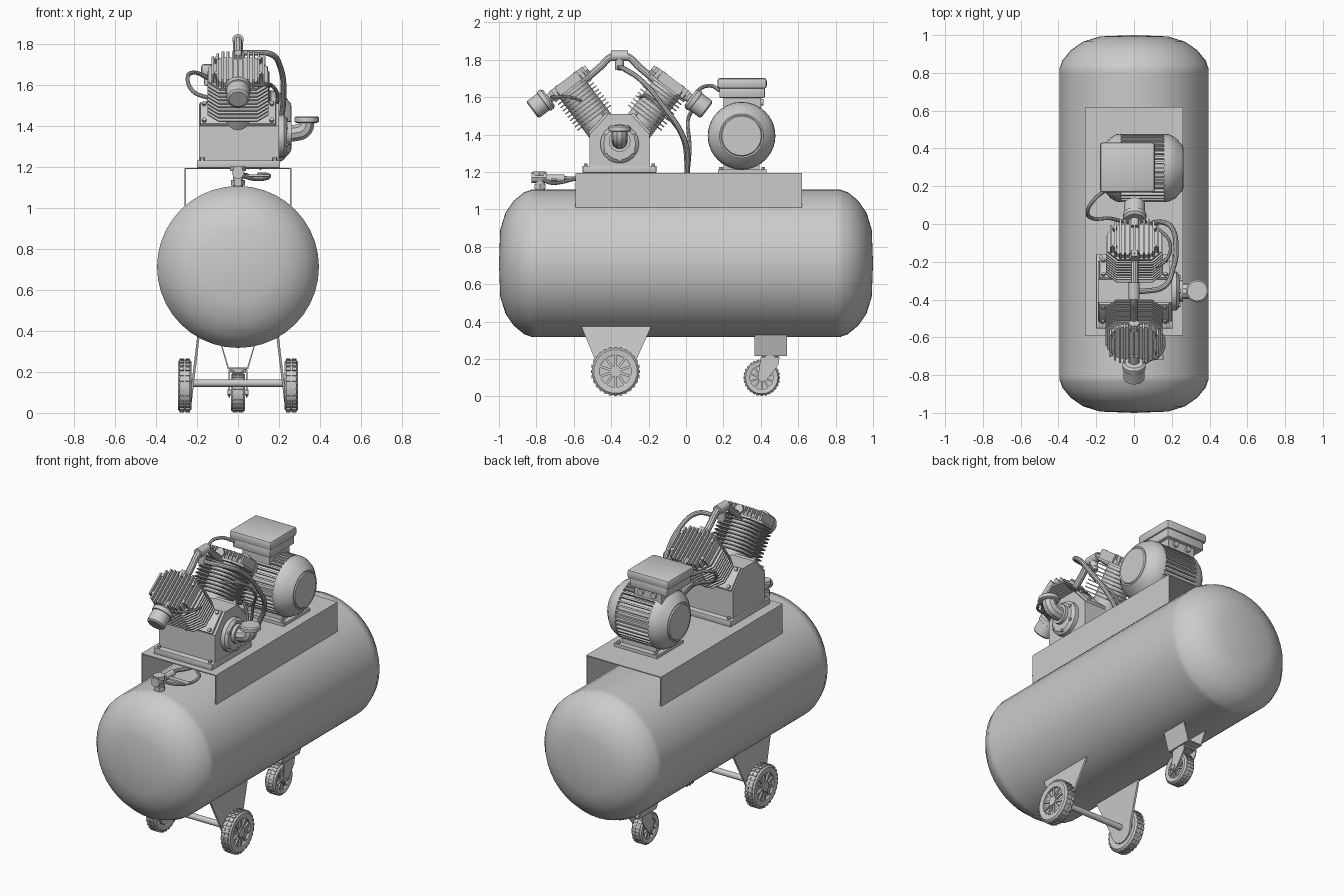
import bpy, bmesh, math
from mathutils import Vector, Matrix

if "Cube" in bpy.data.objects:
    bpy.data.objects.remove(bpy.data.objects["Cube"])

I = Matrix.Identity(4)

def finish(name, bm, M=I):
    bmesh.ops.recalc_face_normals(bm, faces=bm.faces[:])
    bm.transform(M)
    me = bpy.data.meshes.new(name)
    bm.to_mesh(me)
    bm.free()
    ob = bpy.data.objects.new(name, me)
    bpy.context.collection.objects.link(ob)
    return ob

def add_box(bm, lo, hi, M=I):
    lo, hi = Vector(lo), Vector(hi)
    S = Matrix.Translation((lo + hi) / 2) @ Matrix.Diagonal((*(hi - lo), 1))
    bmesh.ops.create_cube(bm, size=1, matrix=M @ S)

def box(name, lo, hi, M=I, bevel=0):
    bm = bmesh.new()
    add_box(bm, lo, hi)
    if bevel:
        bmesh.ops.bevel(bm, geom=bm.edges[:], offset=bevel, segments=2, affect='EDGES', profile=.5)
    return finish(name, bm, M)

def lathe(name, prof, loc=(0, 0, 0), axis=(0, 0, 1), seg=32, M=I, closed=False):
    """Revolve (radius, height) points about an axis through loc."""
    bm = bmesh.new()
    rings = []
    for r, h in prof:
        n = 1 if r == 0 else seg
        rings.append([bm.verts.new((r * math.cos(2 * math.pi * i / seg), r * math.sin(2 * math.pi * i / seg), h)) for i in range(n)])
    pairs = list(zip(rings, rings[1:] + rings[:1]))
    for a, b in pairs if closed else pairs[:-1]:
        for i in range(seg):
            j = (i + 1) % seg
            q = [a[i % len(a)], a[j % len(a)], b[j % len(b)], b[i % len(b)]]
            q = list(dict.fromkeys(q))
            if len(q) > 2:
                bm.faces.new(q)
    R = Vector(axis).to_track_quat('Z', 'Y').to_matrix().to_4x4()
    return finish(name, bm, M @ Matrix.Translation(loc) @ R)

def rod(name, r, h0, h1, loc=(0, 0, 0), axis=(0, 0, 1), seg=24, M=I):
    return lathe(name, [(0, h0), (r, h0), (r, h1), (0, h1)], loc, axis, seg, M)

def add_prism(bm, pts, d0, d1, place):
    a = [bm.verts.new(place(p, q, d0)) for p, q in pts]
    b = [bm.verts.new(place(p, q, d1)) for p, q in pts]
    bm.faces.new(a)
    bm.faces.new(b[::-1])
    for i in range(len(a)):
        j = (i + 1) % len(a)
        bm.faces.new((a[i], a[j], b[j], b[i]))

XY = lambda p, q, d: (p, q, d)
YZ = lambda p, q, d: (d, p, q)
XZ = lambda p, q, d: (p, d, q)

def prism(name, pts, d0, d1, place, M=I):
    bm = bmesh.new()
    add_prism(bm, pts, d0, d1, place)
    return finish(name, bm, M)

def octagon(hx, hy, c):
    return [(hx, hy - c), (hx - c, hy), (c - hx, hy), (-hx, hy - c), (-hx, c - hy), (c - hx, -hy), (hx - c, -hy), (hx, c - hy)]

def spokes(name, n, c, r0, r1, t, x0, x1):
    """Ring of n radial bars around an x axis through c."""
    bm = bmesh.new()
    for i in range(n):
        M = Matrix.Translation(c) @ Matrix.Rotation(2 * math.pi * i / n, 4, 'X')
        add_box(bm, (x0, -t, r0), (x1, t, r1), M)
    return finish(name, bm)

def tube(name, pts, r, M=I):
    cu = bpy.data.curves.new(name, 'CURVE')
    cu.dimensions = '3D'
    cu.bevel_depth, cu.bevel_resolution, cu.use_fill_caps = r, 3, True
    sp = cu.splines.new('BEZIER')
    sp.resolution_u = 8
    sp.bezier_points.add(len(pts) - 1)
    for b, p in zip(sp.bezier_points, pts):
        b.co = M @ Vector(p)
        b.handle_left_type = b.handle_right_type = 'AUTO'
    ob = bpy.data.objects.new(name, cu)
    bpy.context.collection.objects.link(ob)
    bpy.ops.object.select_all(action='DESELECT')
    ob.select_set(True)
    bpy.context.view_layer.objects.active = ob
    bpy.ops.object.convert(target='MESH')

def wheel(name, x, y, z, R, w):
    c, ax = (x, y, z), (1, 0, 0)
    lathe(name + "_tyre", [(.64*R, -w*.9), (.7*R, -w), (.88*R, -w), (.96*R, -.7*w), (.96*R, .7*w), (.88*R, w), (.7*R, w), (.64*R, w*.9)], c, ax, 32, closed=True)
    for s in (-1, 1):
        spokes(name + "_tread", 28, c, .9*R, R, .06*R, min(s*.1*w, s*.75*w), max(s*.1*w, s*.75*w))
    rod(name + "_disc", .66*R, -.5*w, .5*w, c, ax, 32)
    spokes(name + "_spokes", 10, c, .2*R, .65*R, .05*R, -.8*w, .8*w)
    rod(name + "_hub", .22*R, -w, w, c, ax)

# Air tank with domed ends
dome = [(0, 1), (.18, .993), (.27, .965), (.335, .92), (.38, .865), (.39, .835), (.395, .825), (.395, .8)]
lathe("air_tank", dome + [(r, -h) for r, h in dome[::-1]], (0, 0, .712), (0, 1, 0), 40)

# Folded saddle plate
prism("saddle_plate", [(-.26, 1.01), (-.26, 1.195), (.26, 1.195), (.26, 1.01), (.254, 1.01), (.254, 1.189), (-.254, 1.189), (-.254, 1.01)], -.59, .62, XZ)

# Front wheels, axle and brackets
for s, side in ((-1, "left"), (1, "right")):
    wheel("front_wheel_" + side, s * .26, -.377, .133, .132, .033)
    foot = [(-.377 + .085 * math.cos(a), .135 + .085 * math.sin(a)) for a in [math.pi * (1 + i / 8) for i in range(9)]]
    br = prism("wheel_bracket_" + side, [(-.185, .375), (-.56, .375)] + foot, s * .187, s * .199, YZ)
    for v in br.data.vertices:
        v.co.x += s * (.375 - v.co.z) * .12
rod("front_axle", .018, -.28, .28, (0, -.377, .145), (1, 0, 0))

# Rear swivel caster
prism("caster_mount", [(-.085, .335), (-.05, .215), (.05, .215), (.085, .335), (.079, .335), (.045, .222), (-.045, .222), (-.079, .335)], .365, .54, XZ)
rod("caster_swivel", .045, .196, .217, (0, .45, 0))
box("caster_fork_top", (-.046, .40, .2), (.046, .5, .21))
for s in (-1, 1):
    prism("caster_fork", [(.4, .21), (.5, .21), (.495, .17), (.43, .085), (.405, .075), (.385, .09), (.385, .11)], s * .04, s * .046, YZ)
wheel("caster_wheel", 0, .405, .1, .098, .035)
rod("caster_axle", .015, -.052, .052, (0, .405, .1), (1, 0, 0))

# Pump base and crankcase
PY = -.355
box("pump_base", (-.2, -.553, 1.195), (.205, -.158, 1.232), bevel=.004)
prism("crankcase", [(PY - .16, 1.23), (PY + .16, 1.23), (PY + .16, 1.4), (PY + .06, 1.51), (PY - .06, 1.51), (PY - .16, 1.4)], -.19, .2, YZ)
for x in (-.175, .18):
    for y in (-.535, -.176):
        rod("base_bolt", .011, 1.23, 1.245, (x, y, 0), seg=6)

# Crank cover flange and intake elbow
lathe("crank_flange", [(0, .19), (.103, .19), (.103, .225), (.085, .24), (0, .24)], (0, PY, 1.35), (1, 0, 0), 32)
for i in range(6):
    a = math.pi * (i / 3 + 1 / 6)
    rod("flange_bolt", .01, .22, .245, (0, PY + .085 * math.cos(a), 1.35 + .085 * math.sin(a)), (1, 0, 0), 6)
rod("intake_collar", .058, .23, .26, (0, PY, 1.365), (1, 0, 0))
tube("intake_elbow", [(.22, PY, 1.365), (.28, PY, 1.366), (.322, PY, 1.383), (.335, PY, 1.43)], .042)
lathe("intake_cap", [(0, 1.415), (.05, 1.415), (.06, 1.42), (.06, 1.44), (.052, 1.447), (0, 1.447)], (.335, PY, 0))

# Two finned cylinders in a V, with heads, filters and pipes
ang = math.radians(53)
Z = Vector((0, -math.cos(ang), math.sin(ang)))
X = Vector((1, 0, 0))
F = Matrix.Translation((0, -.11, 1.455)) @ Matrix((X, Z.cross(X), Z)).transposed().to_4x4()
plate_tilt = Matrix.Translation((0, -.11, 1.455)) @ Matrix.Rotation(math.atan2(.11, .1), 4, 'X')
for turn, side in ((0, "front"), (math.pi, "rear")):
    T = Matrix.Translation((.003 if turn else 0, PY, 0)) @ Matrix.Rotation(turn, 4, 'Z')
    M, P = T @ F, T @ plate_tilt
    box("cylinder_foot_" + side, (-.185, -.072, -.005), (.185, .072, .014), P, .003)
    for x in (-.165, .165):
        for y in (-.055, .055):
            rod("foot_bolt_" + side, .011, .01, .028, (x, y, 0), seg=6, M=P)
    rod("cylinder_barrel_" + side, .085, -.04, .25, M=M, seg=32)
    bm = bmesh.new()
    for i in range(9):
        z = .04 + i * .0215
        add_prism(bm, octagon(.15, .112, .055), z, z + .007, XY)
    finish("cylinder_fins_" + side, bm, M)
    prism("head_plate_" + side, octagon(.143, .115, .055), .233, .247, XY, M)
    prism("head_body_" + side, octagon(.13, .103, .05), .245, .272, XY, M)
    bm = bmesh.new()
    for i in range(11):
        x = -.125 + i * .025
        hy = min(.113, .113 - (abs(x) - .085))
        add_box(bm, (x - .005, -hy, .245), (x + .005, hy, .3))
    finish("head_fins_" + side, bm, M)
    for x in (-.105, .105):
        for y in (-.06, .06):
            rod("head_bolt_" + side, .011, .24, .302, (x, y, 0), seg=6, M=M)
    lathe("air_filter_" + side, [(0, -.24), (.045, -.24), (.056, -.232), (.056, -.165), (.062, -.163), (.062, -.14), (.05, -.128), (0, -.128)], (0, 0, .275), (0, 1, 0), 24, M)
    rod("filter_neck_" + side, .025, -.135, -.08, (0, 0, .27), (0, 1, 0), M=M)
    rod("outlet_nut_" + side, .03, .09, .13, (0, 0, .27), (0, 1, 0), 6, M)
    tube("outlet_pipe_" + side, [T @ M.inverted() @ M @ Vector(p) for p in ((0, -.2, 1.68), (0, -.1, 1.765), (0, -.05, 1.812), (0, 0, 1.825))], .02)

# Tee on top of the V and hoses
rod("outlet_tee", .028, -.045, .045, (0, PY, 1.82), (0, 1, 0))
rod("tee_stub", .024, 1.745, 1.82, (0, PY, 0))
tube("discharge_hose", [(0, PY, 1.755), (.06, PY, 1.757), (.16, -.33, 1.75), (.205, -.24, 1.69), (.222, -.12, 1.55), (.2, -.02, 1.4), (.15, .01, 1.29), (.1, .005, 1.19)], .014)
tube("control_cable", [(-.15, .18, 1.635), (-.21, .13, 1.66), (-.245, .07, 1.64), (-.22, .03, 1.57), (-.13, .03, 1.53), (-.04, .01, 1.47), (.04, .02, 1.33), (.06, .01, 1.19)], .01)
tube("rear_breather_hose", [(.06, -.25, 1.6), (.16, -.2, 1.6), (.19, -.1, 1.5), (.12, -.02, 1.38), (.09, 0, 1.25), (.08, 0, 1.19)], .009)
tube("front_breather_hose", [(.08, -.72, 1.6), (.13, -.7, 1.6), (.16, -.62, 1.6), (.13, -.56, 1.58)], .008)

# Electric motor along x
MY, MZ = .297, 1.393
lathe("motor_body", [(0, -.165), (.105, -.165), (.11, -.158), (.118, -.16), (.16, -.125), (.178, -.095), (.181, -.07), (.162, -.07),
                     (.162, .16), (.181, .16), (.178, .185), (.16, .22), (.118, .258), (.11, .256), (.105, .262), (0, .262)], (0, MY, MZ), (1, 0, 0), 40)
spokes("motor_ribs", 40, (0, MY, MZ), .155, .18, .005, -.075, .165)
box("motor_foot", (-.1, .17, 1.194), (.2, .43, 1.214))
box("motor_pedestal", (-.07, .2, 1.21), (.17, .394, 1.27))
for x in (-.08, .18):
    for y in (.187, .413):
        rod("motor_bolt", .012, 1.21, 1.226, (x, y, 0), seg=6)
box("terminal_neck", (-.11, .2, 1.5), (.08, .4, 1.61))
box("terminal_box", (-.165, .178, 1.595), (.1, .422, 1.655), bevel=.008)
box("terminal_lid", (-.18, .168, 1.645), (.11, .432, 1.702), bevel=.014)
for x in (-.06, .03):
    rod("cable_gland", .018, .395, .415, (x, 0, 1.572), (0, 1, 0), 12)

# Tank outlet valve with handle and feed pipe
rod("valve_stem", .025, 1.08, 1.15, (0, -.78, 0), seg=16)
rod("valve_nut", .034, 1.11, 1.135, (0, -.78, 0), seg=6)
rod("valve_body", .03, -.825, -.745, (0, 0, 1.17), (0, 1, 0), 8)
rod("valve_cap", .038, 1.18, 1.203, (0, -.785, 0), seg=6)
rod("valve_coupling", .02, -.75, -.65, (0, 0, 1.165), (0, 1, 0), 16)
tube("feed_pipe", [(0, -.7, 1.165), (0, -.62, 1.165), (.03, -.55, 1.16), (.06, -.42, 1.15)], .012)
tube("valve_loop", [(.02, -.76, 1.155), (.08, -.72, 1.14), (.14, -.66, 1.145), (.15, -.6, 1.16), (.1, -.55, 1.165)], .009)
box("valve_handle", (.01, -.72, 1.152), (.155, -.69, 1.164), bevel=.003)

# Smooth shading with sharp edges kept
bpy.ops.object.select_all(action='SELECT')
bpy.context.view_layer.objects.active = bpy.data.objects["air_tank"]
bpy.ops.object.shade_smooth_by_angle(angle=math.radians(32))
